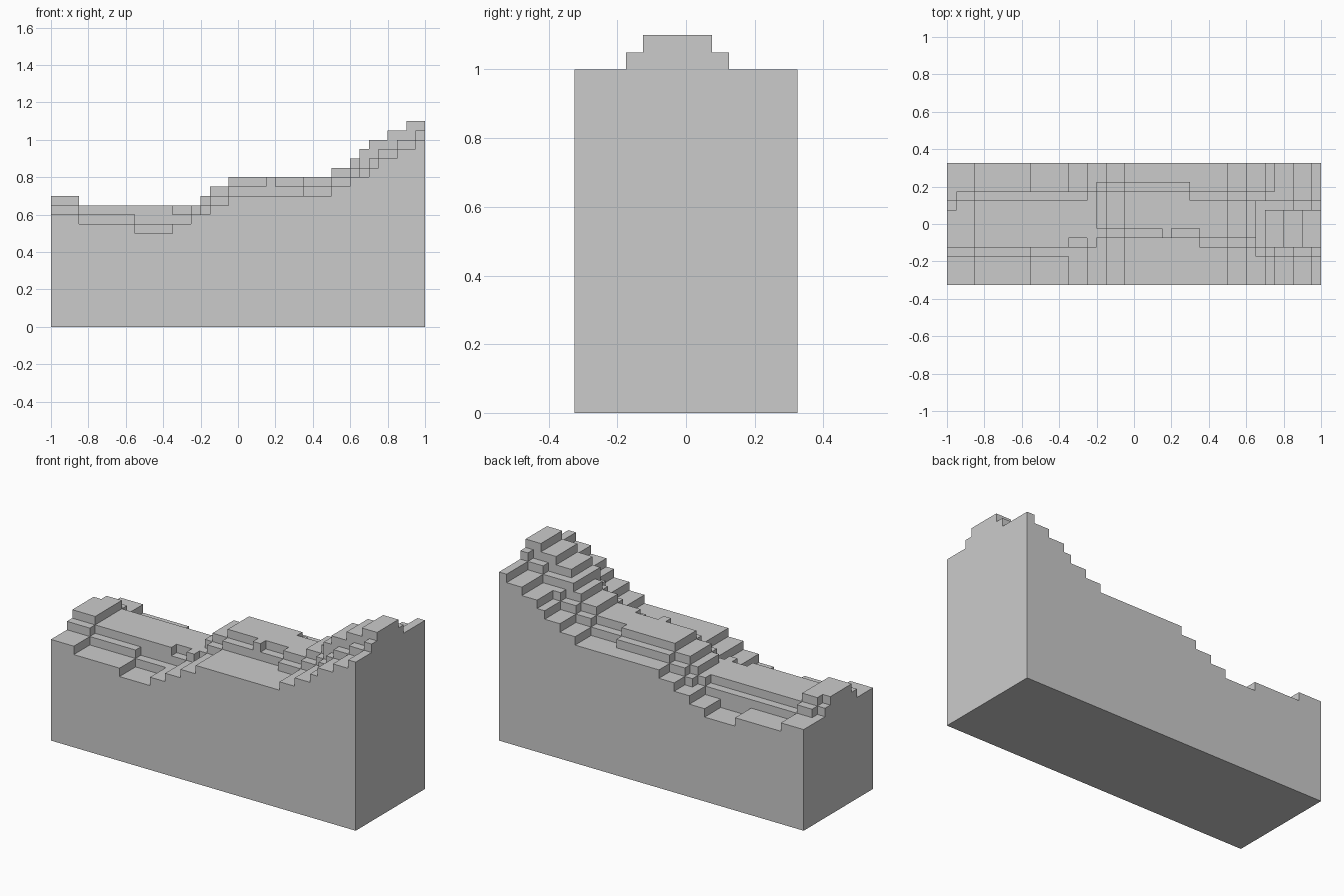
import bpy, bmesh

if "Cube" in bpy.data.objects:
    bpy.data.objects.remove(bpy.data.objects["Cube"])

U = 0.05            # one terrace step
NX, NY = 40, 13     # cells along x and y

# Cross-section terraces: each (front, back) row span raises the ground by one step
end_l = [(3, 9), (4, 8)]
wide = [(3, 10), (4, 9)]
mid = [(4, 10), (5, 9)]
back = [(5, 11), (6, 10)]
peak = [(3, 9), (4, 8), (4, 8)]

# Stations along x: (first column, edge height, terraces)
stations = [
    (0, 12, end_l), (1, 12, wide), (3, 11, wide),
    (9, 10, [(3, 10), (4, 10), (4, 9)]),
    (13, 11, mid), (15, 12, [(4, 10)]),
    (16, 12, back), (17, 13, back), (19, 14, back),
    (23, 14, [(5, 11), (5, 10)]), (24, 14, back),
    (26, 14, [(5, 10), (6, 9)]),
    (27, 14, mid), (30, 15, mid), (32, 16, mid),
    (33, 16, [(3, 10), (4, 9), (4, 9)]),
    (34, 17, [(3, 10), (4, 9), (4, 8)]),
    (35, 18, end_l), (36, 18, peak), (37, 19, end_l),
    (38, 19, peak), (39, 20, end_l),
]


def height(i, j):
    """Ground height of a cell, in steps."""
    if not (0 <= i < NX and 0 <= j < NY):
        return 0
    _, edge, spans = [s for s in stations if s[0] <= i][-1]
    return edge + sum(a <= j < b for a, b in spans)


bm = bmesh.new()
cache = {}


def vert(p):
    if p not in cache:
        cache[p] = bm.verts.new(((p[0] - NX / 2) * U, (p[1] - NY / 2) * U, p[2] * U))
    return cache[p]


def quad(*pts):
    bm.faces.new([vert(p) for p in pts])


for i in range(NX):
    for j in range(NY):
        h = height(i, j)
        c = [(i, j), (i + 1, j), (i + 1, j + 1), (i, j + 1)]
        # tread and underside
        quad(*[(x, y, h) for x, y in c])
        quad(*[(x, y, 0) for x, y in reversed(c)])
        # risers down to lower neighbours
        for n, (di, dj) in enumerate([(0, -1), (1, 0), (0, 1), (-1, 0)]):
            a, b = c[n], c[(n + 1) % 4]
            for k in range(height(i + di, j + dj), h):
                quad((*a, k), (*b, k), (*b, k + 1), (*a, k + 1))

# Merge coplanar cells into clean flat faces
bmesh.ops.dissolve_limit(bm, angle_limit=0.01, verts=bm.verts, edges=bm.edges)
me = bpy.data.meshes.new("stepped_terrain")
bm.to_mesh(me)
bm.free()
bpy.context.collection.objects.link(bpy.data.objects.new("stepped_terrain", me))
